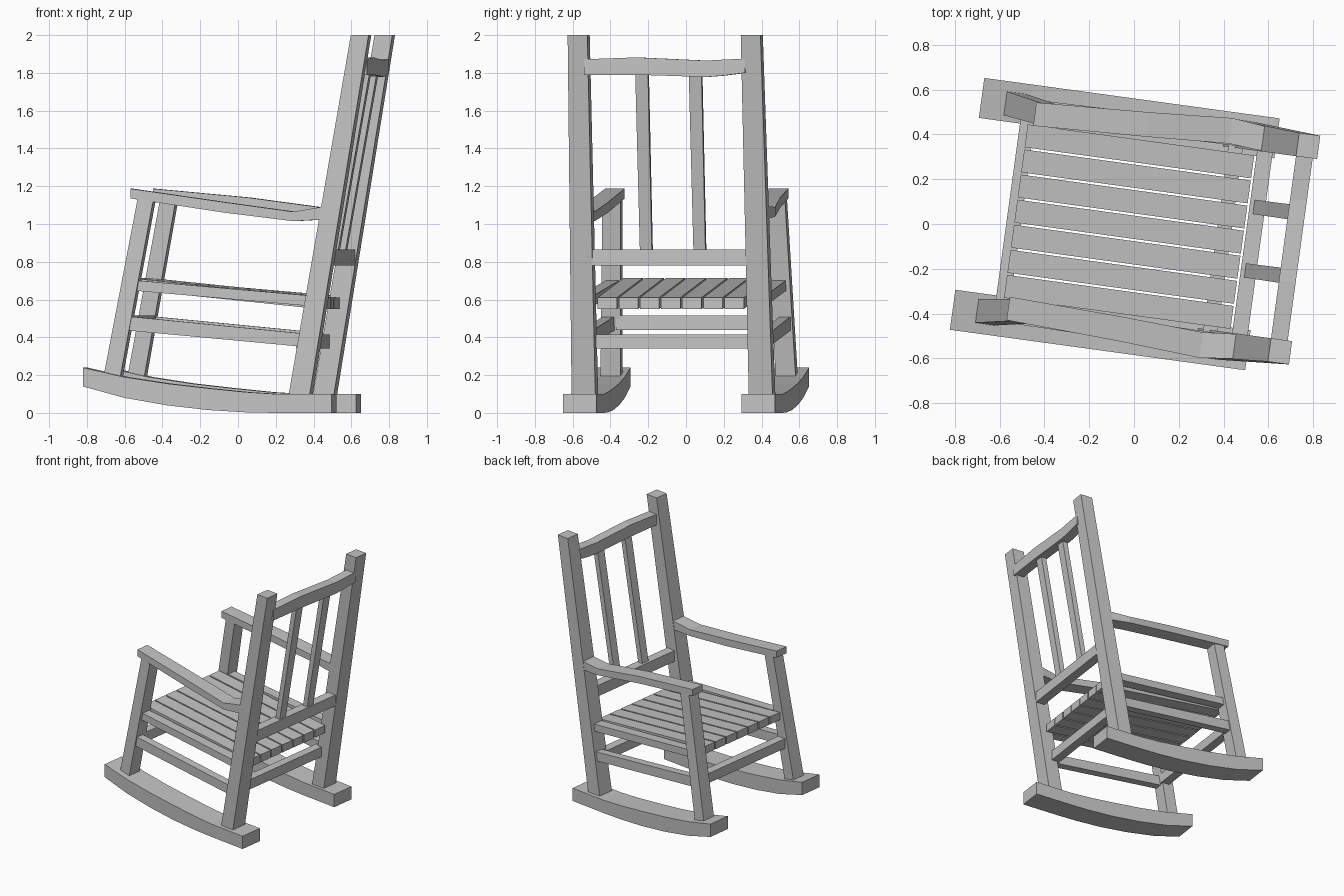
import bpy, bmesh, math
from mathutils import Matrix

if "Cube" in bpy.data.objects:
    bpy.data.objects.remove(bpy.data.objects["Cube"])

wood = bpy.data.materials.new("grey_wood")
wood.use_nodes = True
GREY = (0.55, 0.55, 0.55, 1)
wood.diffuse_color = GREY
wood.node_tree.nodes["Principled BSDF"].inputs["Base Color"].default_value = GREY

# The chair is built along its own axes (back toward +x), then turned slightly
TURN = Matrix.Rotation(math.radians(-7.8), 4, 'Z') @ Matrix.Translation((0, -0.012, 0))
ORDER = {'x': (0, 1, 2), 'y': (1, 0, 2), 'z': (2, 0, 1)}


def beam(name, axis, sections, side=1):
    """Loft rectangles (position, a0, a1, b0, b1) along an axis; side mirrors y."""
    bm = bmesh.new()
    rings = []
    for p, a0, a1, b0, b1 in sections:
        ring = []
        for a, b in ((a0, b0), (a1, b0), (a1, b1), (a0, b1)):
            co = [0, 0, 0]
            for i, value in zip(ORDER[axis], (p, a, b)):
                co[i] = value
            co[1] *= side
            ring.append(bm.verts.new(co))
        rings.append(ring)
    for r, q in zip(rings, rings[1:]):
        for i in range(4):
            j = (i + 1) % 4
            bm.faces.new((r[i], r[j], q[j], q[i]))
    bm.faces.new(rings[0])
    bm.faces.new(rings[-1])
    bmesh.ops.recalc_face_normals(bm, faces=bm.faces)
    bm.transform(TURN)
    mesh = bpy.data.meshes.new(name)
    bm.to_mesh(mesh)
    bm.free()
    mesh.materials.append(wood)
    obj = bpy.data.objects.new(name, mesh)
    bpy.context.collection.objects.link(obj)


# Curved rocker outline: position, underside, top
ROCKER = [(-0.75, 0.14, 0.24), (-0.53, 0.08, 0.19), (-0.3, 0.04, 0.155),
          (-0.08, 0.015, 0.13), (0.12, 0.003, 0.11), (0.28, 0, 0.1), (0.58, 0, 0.1)]

# Parts that come in pairs
for label, s in (("left", 1), ("right", -1)):
    beam(label + "_rocker", 'x', [(u, 0.387, 0.567, b, t) for u, b, t in ROCKER], s)
    beam(label + "_back_post", 'z', [(0.08, 0.343, 0.455, 0.41, 0.537),
                                     (2.0, 0.675, 0.77, 0.41, 0.515)], s)
    beam(label + "_front_leg", 'z', [(0.17, -0.65, -0.56, 0.415, 0.522),
                                     (1.15, -0.465, -0.38, 0.39, 0.487)], s)
    dip = 1.09 if s > 0 else 1.065
    beam(label + "_armrest", 'x', [(-0.505, 0.385, 0.49, 1.135, 1.187),
                                   (0.0, 0.405, 0.515, dip - 0.005, dip + 0.05),
                                   (0.37, 0.425, 0.54, dip - 0.05, dip),
                                   (0.55, 0.41, 0.52, 1.025, 1.095)], s)
    beam(label + "_seat_rail", 'x', [(-0.52, 0.41, 0.48, 0.65, 0.705),
                                     (0.46, 0.42, 0.5, 0.565, 0.62)], s)
    beam(label + "_side_stretcher", 'x', [(-0.56, 0.44, 0.5, 0.44, 0.515),
                                          (0.42, 0.455, 0.515, 0.35, 0.42)], s)

# Seat slats
for i in range(7):
    v = -0.393 + i * 0.113
    beam("seat_slat_%d" % (i + 1), 'x', [(-0.53, v, v + 0.103, 0.655, 0.715),
                                         (0.49, v, v + 0.103, 0.55, 0.61)])

# Cross rails
beam("front_stretcher", 'y', [(v, -0.565, -0.5, 0.44, 0.515) for v in (-0.43, 0.43)])
beam("back_stretcher", 'y', [(v, 0.37, 0.435, 0.34, 0.415) for v in (-0.43, 0.43)])
beam("lower_back_rail", 'y', [(v, 0.5, 0.57, 0.78, 0.865) for v in (-0.43, 0.43)])
beam("crest_rail", 'y', [(-0.43, 0.675, 0.75, 1.79, 1.872), (-0.15, 0.675, 0.75, 1.79, 1.882),
                         (0.22, 0.675, 0.75, 1.778, 1.865), (0.31, 0.675, 0.75, 1.785, 1.87),
                         (0.43, 0.675, 0.75, 1.8, 1.875)])

# Back spindles
for i, v in enumerate((-0.126, 0.16)):
    beam("back_spindle_%d" % (i + 1), 'z', [(0.84, 0.515, 0.555, v - 0.032, v + 0.032),
                                            (1.82, 0.69, 0.73, v - 0.034, v + 0.034)])
